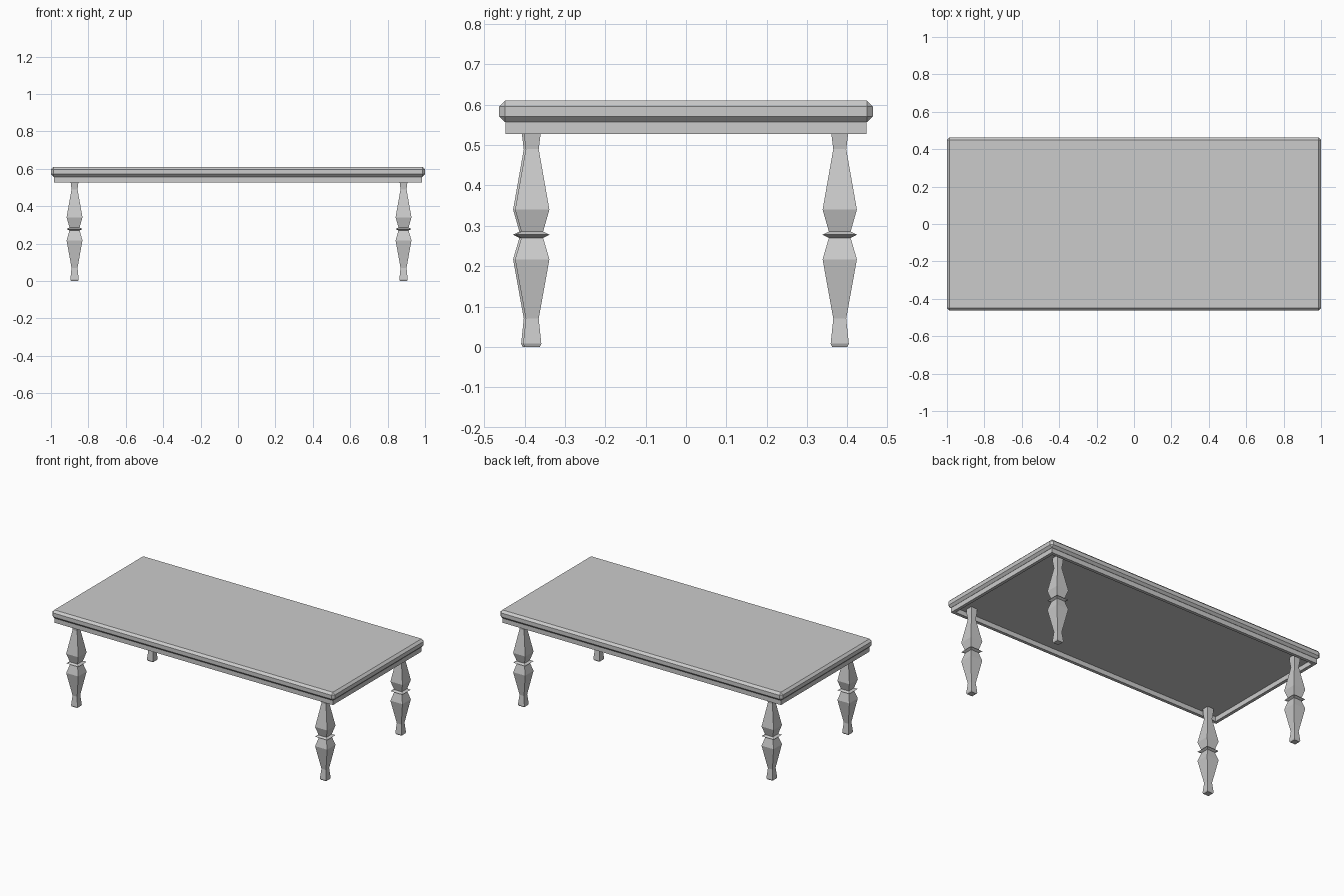
import bpy, bmesh

if "Cube" in bpy.data.objects:
    bpy.data.objects.remove(bpy.data.objects["Cube"])


def make_object(name, bm):
    bmesh.ops.recalc_face_normals(bm, faces=bm.faces)
    mesh = bpy.data.meshes.new(name)
    bm.to_mesh(mesh)
    bm.free()
    obj = bpy.data.objects.new(name, mesh)
    bpy.context.collection.objects.link(obj)
    return obj


def rect(bm, hx, hy, z):
    return [bm.verts.new((sx * hx, sy * hy, z))
            for sx, sy in ((-1, -1), (1, -1), (1, 1), (-1, 1))]


def bridge(bm, a, b):
    n = len(a)
    for i in range(n):
        bm.faces.new((a[i], a[(i + 1) % n], b[(i + 1) % n], b[i]))


# Table top: slab with a single chamfer on every edge
bm = bmesh.new()
bmesh.ops.create_cube(bm, size=1)
bmesh.ops.scale(bm, vec=(2.0, 0.926, 0.053), verts=bm.verts)
bmesh.ops.translate(bm, vec=(0, 0, 0.5835), verts=bm.verts)
bmesh.ops.bevel(bm, geom=bm.edges[:], offset=0.014, segments=1,
                profile=0.5, affect='EDGES')
make_object("table_top", bm)

# Apron: hollow rectangular frame under the top
bm = bmesh.new()
rings = [rect(bm, 0.985, 0.447, 0.557), rect(bm, 0.985, 0.447, 0.527),
         rect(bm, 0.965, 0.427, 0.527), rect(bm, 0.965, 0.427, 0.557)]
for i in range(4):
    bridge(bm, rings[i], rings[(i + 1) % 4])
make_object("apron", bm)

# Legs: square section following a baluster profile (half width, height)
PROFILE = [(0.019, 0.0), (0.0225, 0.008), (0.016, 0.07), (0.0425, 0.217),
           (0.027, 0.270), (0.0425, 0.278), (0.027, 0.286), (0.0425, 0.34),
           (0.016, 0.49), (0.021, 0.53), (0.021, 0.558)]


def leg(name, x, y):
    bm = bmesh.new()
    loops = [rect(bm, w, w, z) for w, z in PROFILE]
    for a, b in zip(loops, loops[1:]):
        bridge(bm, a, b)
    bm.faces.new(loops[0])
    bm.faces.new(loops[-1])
    make_object(name, bm).location = (x, y, 0)


leg("front_left_leg", -0.874, -0.386)
leg("front_right_leg", 0.885, -0.381)
leg("back_left_leg", -0.874, 0.381)
leg("back_right_leg", 0.885, 0.381)
